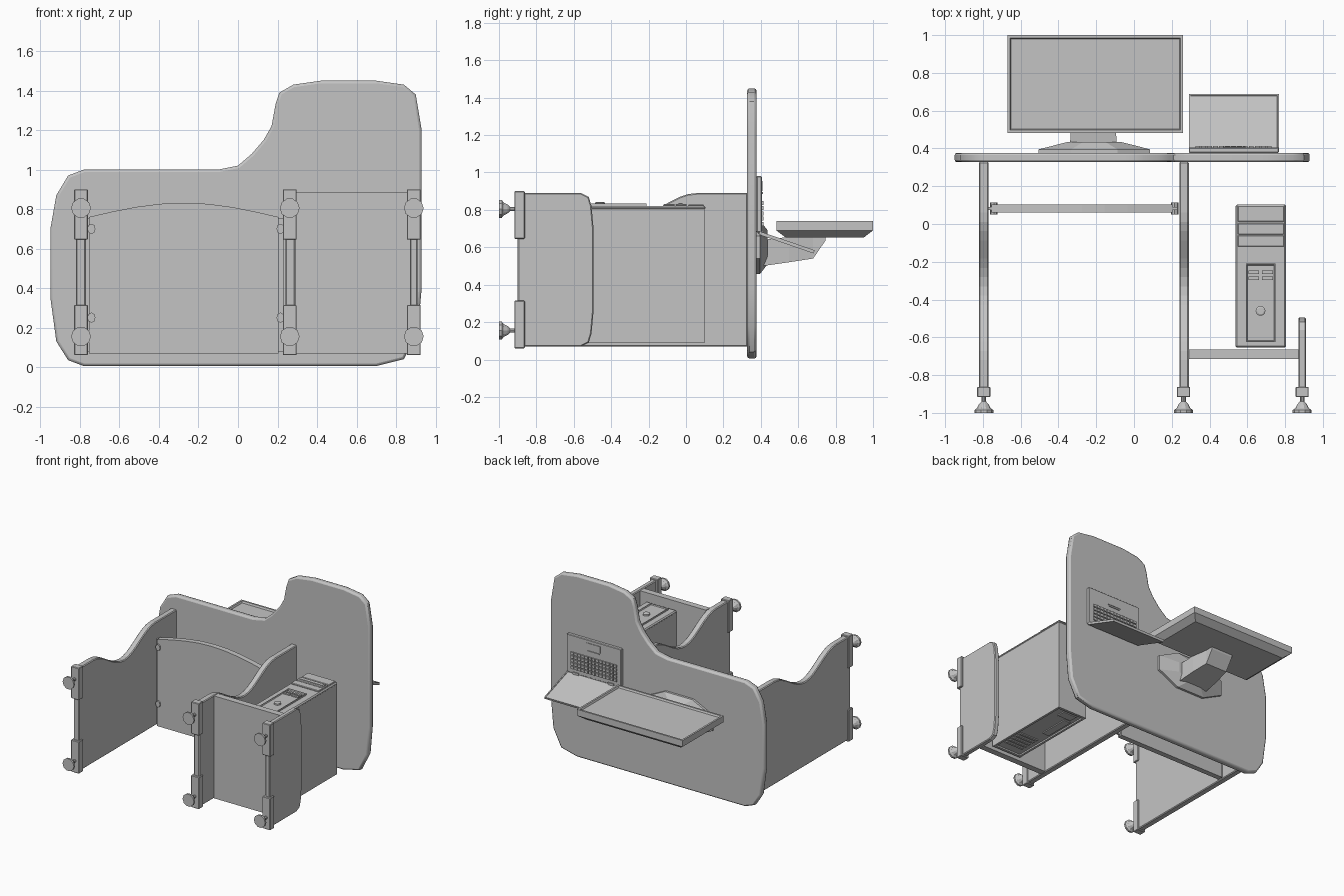
import bpy, bmesh, math
from mathutils import Matrix, Vector

if "Cube" in bpy.data.objects:
    bpy.data.objects.remove(bpy.data.objects["Cube"])

grey = bpy.data.materials.new("plain grey")
grey.use_nodes = True
colour = (0.55, 0.55, 0.55, 1)
grey.diffuse_color = colour
grey.node_tree.nodes["Principled BSDF"].inputs["Base Color"].default_value = colour


def finish(name, bm, bevel=0, segments=1, smooth=False):
    bmesh.ops.recalc_face_normals(bm, faces=bm.faces)
    mesh = bpy.data.meshes.new(name)
    bm.to_mesh(mesh)
    bm.free()
    mesh.materials.append(grey)
    ob = bpy.data.objects.new(name, mesh)
    bpy.context.collection.objects.link(ob)
    if bevel:
        mod = ob.modifiers.new("bevel", 'BEVEL')
        mod.width, mod.segments = bevel, segments
        mod.limit_method, mod.angle_limit = 'ANGLE', math.radians(50)
    if smooth:
        bpy.ops.object.select_all(action='DESELECT')
        ob.select_set(True)
        bpy.context.view_layer.objects.active = ob
        bpy.ops.object.shade_smooth_by_angle(angle=math.radians(40))
    return ob


def box(name, x, y, z, bevel=0):
    bm = bmesh.new()
    bmesh.ops.create_cube(bm, size=1)
    for v in bm.verts:
        v.co = [(r[0] + r[1]) / 2 + c * (r[1] - r[0]) for c, r in zip(v.co, (x, y, z))]
    return finish(name, bm, bevel)


def prism(name, pts, axis, lo, hi, **kw):
    """Extrude a flat outline along x (outline y,z) or y (outline x,z)."""
    place = {'x': lambda p, d: (d, p[0], p[1]), 'y': lambda p, d: (p[0], d, p[1])}[axis]
    bm = bmesh.new()
    a = [bm.verts.new(place(p, lo)) for p in pts]
    b = [bm.verts.new(place(p, hi)) for p in pts]
    bm.faces.new(a)
    bm.faces.new(b)
    for i in range(len(pts)):
        j = (i + 1) % len(pts)
        bm.faces.new((a[i], a[j], b[j], b[i]))
    return finish(name, bm, **kw)


def loft(name, rings):
    """Skin between rings that have equal point counts, closing both ends."""
    bm = bmesh.new()
    loops = [[bm.verts.new(p) for p in r] for r in rings]
    for a, b in zip(loops, loops[1:]):
        for i in range(len(a)):
            j = (i + 1) % len(a)
            bm.faces.new((a[i], a[j], b[j], b[i]))
    bm.faces.new(loops[0])
    bm.faces.new(loops[-1])
    return finish(name, bm)


def ring(cx, cz, y, rx, rz, n=10, turn=0):
    angles = [2 * math.pi * i / n + turn for i in range(n)]
    return [(cx + rx * math.cos(t), y, cz + rz * math.sin(t)) for t in angles]


def rect(x0, x1, z0, z1, y):
    return [(x0, y, z0), (x1, y, z0), (x1, y, z1), (x0, y, z1)]


def panel_with_recess(name, x, y, z, border, depth):
    """Box whose +z face carries an inset, sunken panel."""
    ob = box(name, x, y, z)
    bm = bmesh.new()
    bm.from_mesh(ob.data)
    top = max(bm.faces, key=lambda f: f.calc_center_median().z)
    bmesh.ops.inset_region(bm, faces=[top], thickness=border, depth=0)
    bmesh.ops.inset_region(bm, faces=[top], thickness=depth * 0.6, depth=-depth)
    bm.to_mesh(ob.data)
    bm.free()
    return ob


# Table top with a swept corner
outline = [(-.78, .005), (.70, .005), (.84, .04), (.91, .18), (.93, .4), (.93, 1.2),
           (.90, 1.38), (.84, 1.43), (.70, 1.45), (.42, 1.45), (.28, 1.43), (.21, 1.39),
           (.19, 1.33), (.17, 1.22), (.13, 1.15), (.07, 1.08), (0, 1.02), (-.1, 1.0),
           (-.78, 1.0), (-.86, .97), (-.92, .87), (-.95, .7), (-.95, .35), (-.92, .13), (-.86, .035)]
prism("table_top", outline, 'y', .327, .377, bevel=.013, segments=2, smooth=True)

# Side panels with a dipped edge
dip = [(-.33 + .39 * s, .815 - .075 * math.cos(math.pi * s)) for s in [i / 8 for i in range(-8, 9)]]
side = [(-.9, .07), (.33, .07), (.33, .89)] + dip[::-1] + [(-.9, .89)]
prism("right_side_panel", side, 'x', -.82, -.77, bevel=.006)
prism("middle_side_panel", side, 'x', .24, .29, bevel=.006)

# Low outer panel and shelf for the computer
low = [(-.9, .07), (-.56, .07), (-.52, .09), (-.505, .14), (-.495, .25),
       (-.495, .71), (-.505, .82), (-.52, .87), (-.56, .89), (-.9, .89)]
prism("left_low_panel", low, 'x', .87, .91, bevel=.006)
box("computer_shelf", (.29, .87), (-.715, -.665), (.07, .885))

# End caps and adjustable feet
for part, x in (("right", -.795), ("middle", .262), ("left", .89)):
    for end, z0, z1, zf in (("back", .06, .315, .155), ("front", .645, .9, .805)):
        box(f"{part}_{end}_cap", (x - .035, x + .035), (-.917, -.862), (z0, z1), .004)
        profile = [(-1, .05), (-.985, .05), (-.975, .036), (-.955, .026), (-.94, .012), (-.915, .012)]
        loft(f"{part}_{end}_foot", [ring(x, zf, y, r, r) for y, r in profile])

# Keyboard tray, bowed at the front, on rails and clips
bow = [(-.755 + .96 * i / 8, .76 + .072 * math.sin(math.pi * i / 8)) for i in range(9)]
prism("keyboard_tray", [(.205, .07), (-.755, .07)] + bow, 'y', .06, .103)
for part, x in (("right", -.742), ("left", .215)):
    box(f"{part}_tray_rail", (x - .028, x + .016), (.075, .09), (.08, .755))
    for end, z in (("back", .25), ("front", .7)):
        loft(f"{part}_{end}_tray_clip", [ring(x, z, y, .02, .026, 8) for y in (.05, .115)])

# Computer case
box("computer_case", (.542, .802), (-.652, .1), (.1, .81))
box("computer_bezel", (.538, .806), (-.655, .103), (.8, .822), .008)
for i, y in enumerate((-.055, .01)):
    box(f"drive_bay_{i + 1}", (.55, .794), (y - .065, y - .006), (.82, .832), .003)
box("drive_slot", (.56, .77), (-.035, -.027), (.83, .836))
box("drive_button", (.765, .783), (-.04, -.02), (.83, .838))
box("upper_blank", (.55, .794), (.012, .095), (.82, .83), .003)
panel_with_recess("lower_front_panel", (.592, .75), (-.625, -.21), (.815, .834), .008, .008)
loft("power_button", [[(p[0], p[2], z) for p in ring(.67, -.46, 0, r, r, 12)]
                      for z, r in ((.82, .026), (.838, .026), (.842, .018))])
for i in range(4):
    x, y = .605 + .072 * (i % 2), -.255 - .032 * (i // 2)
    box(f"port_{i + 1}", (x, x + .058), (y - .009, y + .009), (.82, .835))
# Rear frame and connector plates
for i, (x, y) in enumerate((((.542, .802), (.08, .1)), ((.542, .802), (-.652, -.632)),
                            ((.542, .56), (-.632, .08)), ((.784, .802), (-.632, .08)))):
    box(f"rear_frame_{i + 1}", x, y, (.088, .1))
box("rear_connector_plate", (.58, .64), (-.28, -.03), (.092, .1))
box("rear_power_socket", (.6, .72), (-.01, .06), (.092, .1))
for i in range(5):
    box(f"rear_slot_{i + 1}", (.6, .76), (-.56 + .04 * i, -.54 + .04 * i), (.092, .1))

# Monitor screen, tapered back, neck and foot plate
panel_with_recess("monitor_screen", (-.67, .26), (.483, 1), (.69, .74), .02, .014)
loft("monitor_back", [[(p[0], p[2], z) for p in rect(-.67 + d, .26 - d, .483 + d, 1 - d, 0)]
                      for z, d in ((.69, 0), (.652, .05))])
loft("monitor_neck", [rect(-.34, -.09, .5, .64, .41), rect(-.33, -.10, .52, .655, .55),
                      rect(-.31, -.12, .54, .66, .68), rect(-.31, -.12, .635, .66, .745)])
flat = math.pi / 8
loft("monitor_foot", [ring(-.21, .6, y, rx, rz, 8, flat) for y, rx, rz in
                      ((.377, .32, .155), (.395, .32, .155), (.435, .15, .1))])

# Laptop base, keys and touchpad
box("laptop_base", (.29, .767), (.377, .405), (.68, .98), .004)
for row in range(5):
    for col in range(13):
        x, z = .325 + .0315 * col, .715 + .028 * row
        box(f"key_{row + 1}_{col + 1}", (x, x + .025), (.404, .414), (z, z + .021))
box("touchpad", (.47, .59), (.404, .409), (.9, .955))
box("touchpad_button", (.48, .58), (.404, .411), (.885, .895))

# Laptop lid, leaning back from the hinge
lid = panel_with_recess("laptop_lid", (.29, .767), (0, .31), (-.018, 0), .012, .004)
lid.data.transform(Matrix.Translation(Vector((0, .395, .685))) @ Matrix.Rotation(math.radians(-19), 4, 'X'))
for part, x in (("right", .35), ("left", .66)):
    box(f"{part}_laptop_hinge", (x, x + .05), (.385, .412), (.67, .692))
